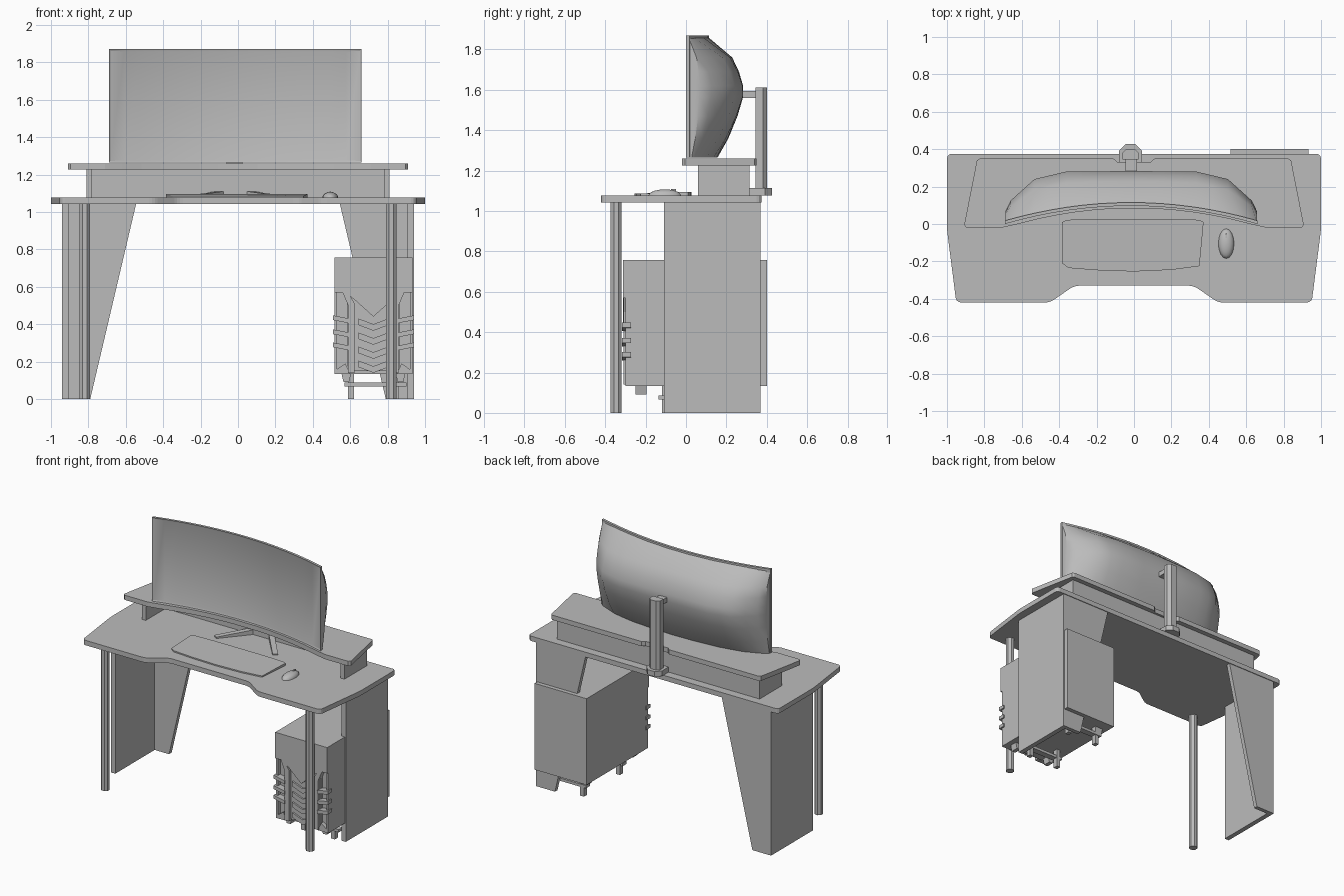
import bpy, bmesh, math

cube = bpy.data.objects.get("Cube")
if cube:
    bpy.data.objects.remove(cube)

grey = bpy.data.materials.new("plain_grey")
grey.use_nodes = True
COLOUR = (0.5, 0.5, 0.5, 1)
grey.diffuse_color = COLOUR
grey.node_tree.nodes["Principled BSDF"].inputs["Base Color"].default_value = COLOUR


def finish(name, bm, smooth=None):
    bmesh.ops.recalc_face_normals(bm, faces=bm.faces)
    mesh = bpy.data.meshes.new(name)
    bm.to_mesh(mesh)
    bm.free()
    mesh.materials.append(grey)
    ob = bpy.data.objects.new(name, mesh)
    bpy.context.collection.objects.link(ob)
    if smooth:
        bpy.ops.object.select_all(action='DESELECT')
        ob.select_set(True)
        bpy.context.view_layer.objects.active = ob
        bpy.ops.object.shade_smooth_by_angle(angle=math.radians(smooth))
    return ob


def prism(name, pts, lo, hi, axis='z', round_off=0):
    """Extrude an outline: (x, y) along z, or (x, z) along y."""
    bm = bmesh.new()
    place = (lambda p, h: (p[0], p[1], h)) if axis == 'z' else (lambda p, h: (p[0], h, p[1]))
    a = [bm.verts.new(place(p, lo)) for p in pts]
    b = [bm.verts.new(place(p, hi)) for p in pts]
    bm.faces.new(a)
    bm.faces.new(b)
    sides = []
    for i in range(len(pts)):
        j = (i + 1) % len(pts)
        bm.faces.new((a[i], a[j], b[j], b[i]))
        sides.append(bm.edges.get((a[i], b[i])))
    if round_off:
        bmesh.ops.bevel(bm, geom=sides, offset=round_off, segments=3, profile=0.5, affect='EDGES')
    return finish(name, bm)


def box(name, x0, x1, y0, y1, z0, z1):
    return prism(name, [(x0, y0), (x1, y0), (x1, y1), (x0, y1)], z0, z1)


def mirrored(pts):
    return pts + [(-x, y) for x, y in reversed(pts)]


def flip(pts, centre, s):
    return [(centre + s * x, z) for x, z in pts]


# desk top with a cut-out front
prism("desk_top", mirrored([(0.32, -0.33), (0.45, -0.42), (0.95, -0.42), (1, -0.03), (1, 0.375)]),
      1.042, 1.077, round_off=0.025)

# legs: side panels, tapered back panels, front posts
for s, side in ((-1, "right"), (1, "left")):
    box(side + "_side_panel", s * 0.905, s * 0.94, -0.11, 0.37, 0, 1.042)
    prism(side + "_back_panel", flip([(0.905, 0), (0.79, 0), (0.545, 1.042), (0.905, 1.042)], 0, s),
          0.34, 0.37, 'y')
    ring = [(s * 0.82 + 0.03 * math.cos(math.pi * (i + .5) / 4),
             -0.346 + 0.03 * math.sin(math.pi * (i + .5) / 4)) for i in range(8)]
    prism(side + "_front_post", ring, 0, 1.042)
    box(side + "_shelf_support", s * 0.78, s * 0.81, 0.06, 0.315, 1.077, 1.226)
box("shelf_back", -0.78, 0.78, 0.285, 0.315, 1.077, 1.226)

# raised shelf with a bowed front edge
bow = [(0.62 * i / 6, 0.085 - 0.085 * (i / 6) ** 2) for i in range(1, 7)]
prism("monitor_shelf", mirrored(bow + [(0.71, -0.02), (0.895, -0.02), (0.908, -0.005), (0.84, 0.34),
                                       (0.825, 0.35), (0.11, 0.35), (0.09, 0.332)]), 1.226, 1.26)

# monitor: curved frame with inset screen, and a bulging back shell
MX, HALF, Z0, Z1 = -0.015, 0.675, 1.264, 1.87
STEPS = 16


def front_y(u):
    return 0.097 * (1 - u * u)


def lerp(table, t):
    for (a, va), (b, vb) in zip(table, table[1:]):
        if t <= b:
            return va + (vb - va) * (t - a) / (b - a)
    return table[-1][1]


bm = bmesh.new()
rows = []
for z in (Z0, Z1):
    for off in (0, 0.018):
        rows.append([bm.verts.new((MX + HALF * u, front_y(u) + off, z))
                     for u in (2 * i / STEPS - 1 for i in range(STEPS + 1))])
screen = []
for i in range(STEPS):
    for a, b in ((0, 2), (1, 3), (0, 1), (2, 3)):
        f = bm.faces.new((rows[a][i], rows[a][i + 1], rows[b][i + 1], rows[b][i]))
        if (a, b) == (0, 2):
            screen.append(f)
for i in (0, STEPS):
    bm.faces.new((rows[0][i], rows[1][i], rows[3][i], rows[2][i]))
bmesh.ops.recalc_face_normals(bm, faces=bm.faces)
bmesh.ops.inset_region(bm, faces=screen, thickness=0.012, depth=-0.004)
finish("monitor_frame_and_screen", bm, 20)

OUTLINE = [(0, 0.283), (0.52, 0.28), (0.77, 0.24), (0.96, 0.125), (1, 0.07)]
BULGE = [(1.264, 0.27), (1.36, 0.58), (1.47, 0.84), (1.565, 1), (1.62, 1), (1.69, 0.88), (1.76, 0.69), (1.862, 0.0)]
bm = bmesh.new()
us = [-1, -0.96, -0.87, -0.77, -0.65, -0.52, -0.25, 0, 0.25, 0.52, 0.65, 0.77, 0.87, 0.96, 1]
grid = []
for u in us:
    base = front_y(u) + 0.012
    deep = max(lerp(OUTLINE, abs(u)) - base, 0.01)
    col = [bm.verts.new((MX + 0.995 * HALF * u, base, Z0))]
    col += [bm.verts.new((MX + 0.995 * HALF * u, base + deep * k, z)) for z, k in BULGE]
    grid.append(col)
for c, d in zip(grid, grid[1:]):
    for j in range(len(c) - 1):
        bm.faces.new((c[j], d[j], d[j + 1], c[j + 1]))
    bm.faces.new((c[0], c[-1], d[-1], d[0]))
bm.faces.new(grid[0])
bm.faces.new(grid[-1])
finish("monitor_back_shell", bm, 28)


# monitor stand: clamp, column, arm and splayed feet
def chamfered(x, y0, y1, w, c):
    return [(x - w, y0), (x + w, y0), (x + w, y1 - c), (x + w - c, y1), (x - w + c, y1), (x - w, y1 - c)]


prism("stand_clamp", chamfered(-0.019, 0.315, 0.427, 0.062, 0.035), 1.077, 1.114)
prism("stand_column", chamfered(-0.019, 0.345, 0.402, 0.042, 0.02), 1.114, 1.612)
box("stand_arm", -0.045, 0.015, 0.26, 0.36, 1.56, 1.595)
for s, side in ((-1, "right"), (1, "left")):
    foot = prism(side + "_stand_foot", flip([(0.05, 0.3), (0.085, 0.315), (0.255, 0.115), (0.225, 0.095)],
                                            -0.015, s), 1.077, 1.112)
    for v in foot.data.vertices:
        if v.co.y < 0.2 and v.co.z > 1.1:
            v.co.z = 1.087

# keyboard, rising gently to the back
keys = prism("keyboard", [(-0.385, 0.01), (-0.385, -0.21), (-0.35, -0.235), (-0.2, -0.247), (0, -0.254),
                          (0.2, -0.245), (0.3, -0.232), (0.35, -0.225), (0.372, 0.01), (0.35, 0.022),
                          (0.2, 0.028), (-0.2, 0.028), (-0.36, 0.022)], 1.077, 1.086)
for v in keys.data.vertices:
    if v.co.z > 1.08 and v.co.y > -0.1:
        v.co.z = 1.095

# mouse: half of a stretched ball, with a wheel
bm = bmesh.new()
bmesh.ops.create_uvsphere(bm, u_segments=16, v_segments=10, radius=1)
for v in bm.verts:
    v.co = (0.493 + v.co.x * 0.042, -0.105 + v.co.y * 0.08, 1.077 + max(v.co.z, 0) * 0.03)
finish("mouse", bm, 40)
box("mouse_wheel", 0.488, 0.498, -0.075, -0.05, 1.09, 1.108)

# computer case
CX = 0.724
box("case_body", 0.516, 0.932, -0.27, 0.4, 0.133, 0.757)
box("case_front_top", 0.516, 0.932, -0.312, -0.27, 0.57, 0.757)
prism("case_front_plate", flip([(-0.14, 0.15), (0.14, 0.15), (0.14, 0.57), (-0.14, 0.57)], CX, 1),
      -0.288, -0.27, 'y')
prism("case_front_point", flip([(-0.15, 0.57), (-0.1, 0.53), (0, 0.44), (0.1, 0.53), (0.15, 0.57)], CX, 1),
      -0.312, -0.285, 'y')
for z in (0.4, 0.325, 0.25, 0.175):
    prism("case_chevron", flip([(-0.08, z + 0.03), (0, z), (0.08, z + 0.03), (0.08, z - 0.005),
                                (0, z - 0.035), (-0.08, z - 0.005)], CX, 1), -0.3, -0.285, 'y')
for s, side in ((-1, "right"), (1, "left")):
    prism(side + "_case_rail", flip([(0.1, 0.14), (0.135, 0.14), (0.135, 0.5), (0.165, 0.57),
                                     (0.135, 0.57), (0.1, 0.51)], CX, s), -0.31, -0.27, 'y')
    prism(side + "_case_edge", flip([(0.125, 0.133), (0.208, 0.133), (0.208, 0.15), (0.15, 0.19)], CX, s),
          -0.3, -0.27, 'y')
    prism(side + "_case_edge_rail", flip([(0.195, 0.15), (0.208, 0.15), (0.208, 0.57), (0.195, 0.57)], CX, s),
          -0.3, -0.27, 'y')
    for z in (0.29, 0.36, 0.435):
        prism(side + "_case_slat", flip([(0.13, z - 0.03), (0.217, z - 0.013), (0.217, z + 0.012),
                                         (0.13, z - 0.005)], CX, s), -0.318, -0.272, 'y')
    # short feet under the case, and the floor stand below it
    for y in (-0.25, 0.27):
        prism(side + "_case_foot", flip([(0.12, 0.133), (0.17, 0.133), (0.16, 0.09), (0.13, 0.09)], CX, s),
              y, y + 0.055, 'y')
    for y in (-0.12, 0.29):
        box(side + "_stand_leg", CX + s * 0.105, CX + s * 0.135, y, y + 0.035, 0, 0.133)
for y in (-0.135, 0.285):
    box("case_stand_bar", 0.57, 0.9, y, y + 0.045, 0.067, 0.087)
